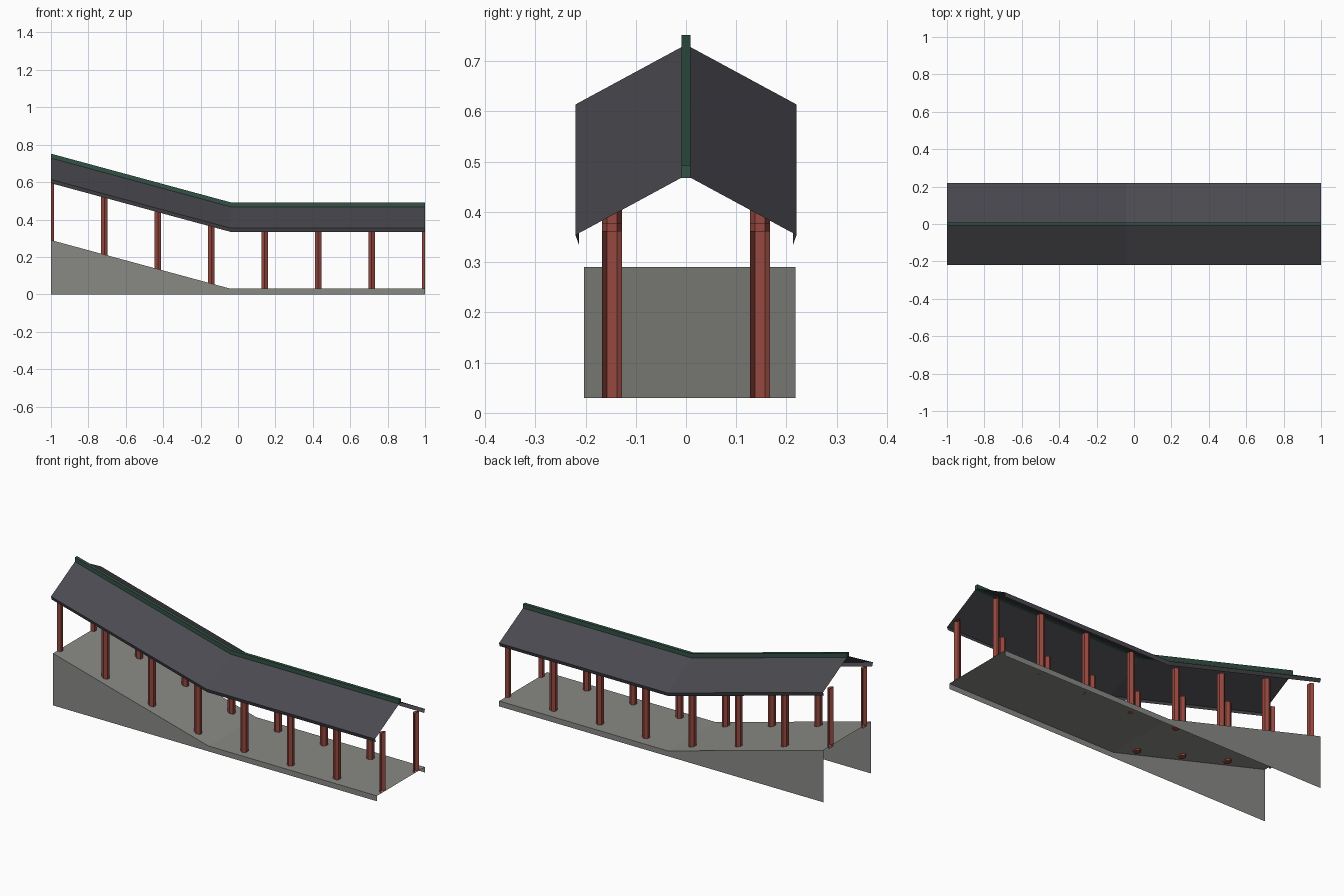
import bpy
import bmesh
from math import sin, cos, pi

cube = bpy.data.objects.get("Cube")
if cube:
    bpy.data.objects.remove(cube, do_unlink=True)


def material(name, rgb):
    mat = bpy.data.materials.new(name)
    mat.use_nodes = True
    color = (*rgb, 1.0)
    mat.diffuse_color = color
    mat.node_tree.nodes["Principled BSDF"].inputs["Base Color"].default_value = color
    return mat


stone = material("grey_stone", (0.25, 0.25, 0.235))
tile = material("charcoal_tile", (0.07, 0.068, 0.08))
green = material("dark_green", (0.032, 0.085, 0.06))
red = material("red_wood", (0.30, 0.065, 0.05))

BEND, RISE = -0.04, 0.26
PATH = [(-1, RISE), (BEND, 0), (1, 0)]


def lift(x):
    """Height gained by the sloping half of the walkway."""
    return max(0, (BEND - x) / (1 + BEND) * RISE)


def finish(bm, name, mat, recalc=False):
    if recalc:
        bmesh.ops.recalc_face_normals(bm, faces=bm.faces)
    mesh = bpy.data.meshes.new(name)
    bm.to_mesh(mesh)
    bm.free()
    mesh.materials.append(mat)
    obj = bpy.data.objects.new(name, mesh)
    bpy.context.collection.objects.link(obj)
    return obj


def sweep(name, section, mat, closed=False):
    """Carry a (y, z) section along the bent walkway."""
    bm = bmesh.new()
    rings = [[bm.verts.new((x, y, z + up)) for y, z in section] for x, up in PATH]
    count = len(section)
    for a, b in zip(rings, rings[1:]):
        for i in range(count if closed else count - 1):
            j = (i + 1) % count
            bm.faces.new((a[i], b[i], b[j], a[j]))
    if closed:
        bm.faces.new(rings[0])
        bm.faces.new(rings[-1][::-1])
    return finish(bm, name, mat, closed)


# Walkway surface and its thin side walls down to the ground
FRONT, BACK, FLOOR = -0.203, 0.218, 0.03
sweep("walkway_floor", [(FRONT, FLOOR), (BACK, FLOOR)], stone)
for name, y in (("front_wall", FRONT), ("back_wall", BACK)):
    bm = bmesh.new()
    low = [bm.verts.new((x, y, 0)) for x, up in PATH]
    high = [bm.verts.new((x, y, FLOOR + up)) for x, up in PATH]
    for i in range(2):
        quad = (low[i], low[i + 1], high[i + 1], high[i])
        bm.faces.new(quad if y < 0 else quad[::-1])
    finish(bm, name, stone)

# Gabled roof sheet with turned-in eaves, and its ridge
sweep("roof", [(-0.213, 0.334), (-0.22, 0.354), (0, 0.473),
               (0.22, 0.354), (0.213, 0.334)], tile)
sweep("roof_ridge", [(-0.009, 0.468), (0.009, 0.468),
                     (0.009, 0.492), (-0.009, 0.492)], green, closed=True)


# Hexagonal columns, the end pairs halved flush with the roof ends
def column(name, x, y, radius=0.02, height=0.332):
    base = FLOOR + lift(x) - (0.012 if x < BEND else 0)
    end = abs(x) > 0.99
    if end:
        side = -1 if x > 0 else 1
        ring = [(0, -radius)]
        ring += [(side * radius * cos(a), radius * sin(a)) for a in (-pi / 6, pi / 6)]
        ring += [(0, radius)]
    else:
        ring = [(radius * cos(a), radius * sin(a))
                for a in (pi / 6 + i * pi / 3 for i in range(6))]
    bm = bmesh.new()
    low = [bm.verts.new((x + dx, y + dy, base)) for dx, dy in ring]
    high = [bm.verts.new((x + dx, y + dy, base + height)) for dx, dy in ring]
    count = len(ring)
    for i in range(count - 1 if end else count):
        j = (i + 1) % count
        bm.faces.new((low[i], low[j], high[j], high[i]))
    bm.faces.new(low[::-1])
    bm.faces.new(high)
    finish(bm, name, red, True)


for row, y in (("front", -0.147), ("back", 0.147)):
    for i in range(8):
        column(f"{row}_column_{i + 1}", -1 + i * 2 / 7, y)
